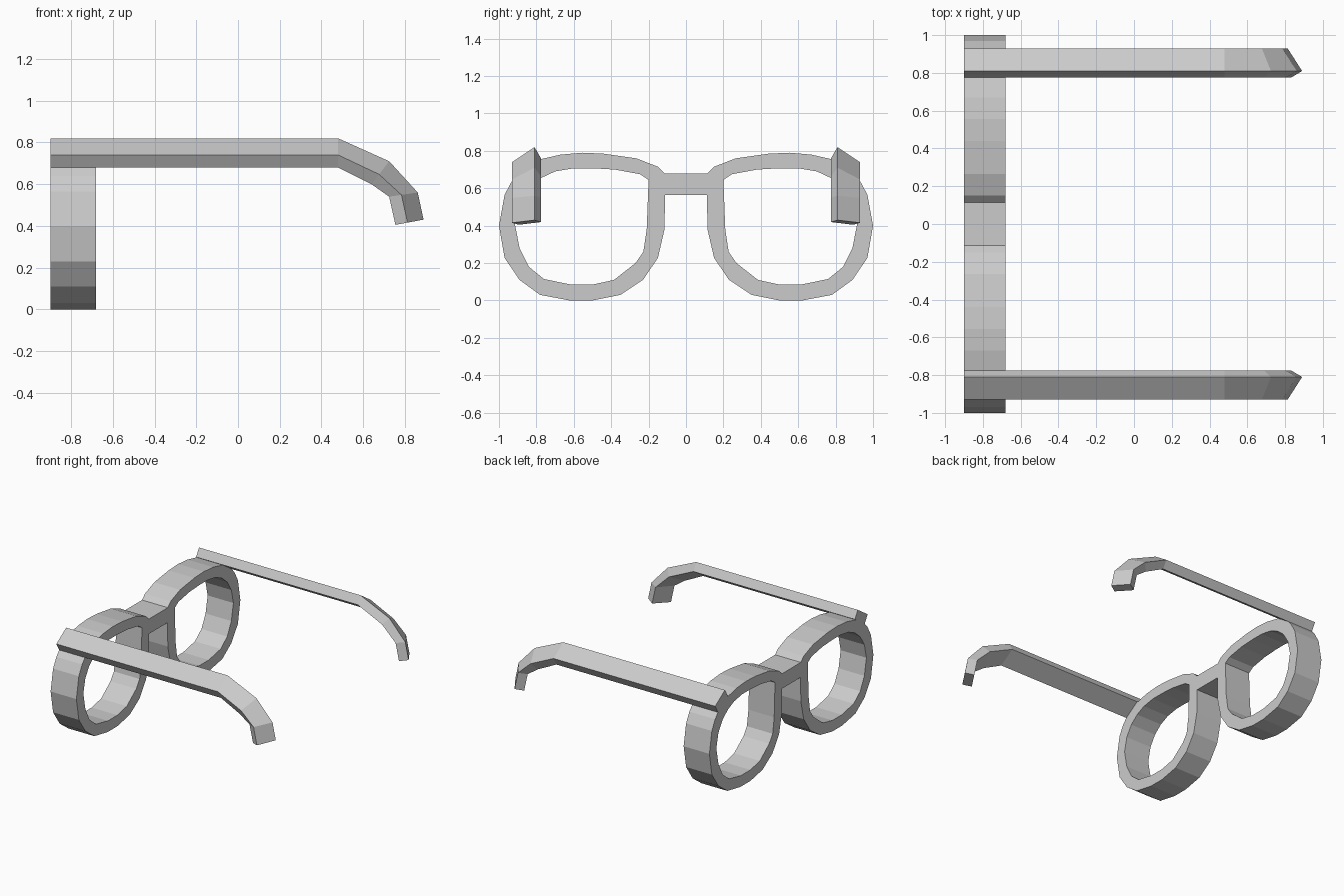
import bpy, bmesh
from mathutils import Matrix

if "Cube" in bpy.data.objects:
    bpy.data.objects.remove(bpy.data.objects["Cube"])

X0, X1 = -0.90, -0.68  # depth of the front frame

# Lens rim outlines in (y, z)
OUTER = [(.115, .68), (.15, .715), (.265, .76), (.44, .785), (.555, .79), (.67, .78), (.78, .755),
         (.87, .71), (.93, .64), (.97, .565), (1.0, .40), (.97, .228), (.89, .11), (.78, .03),
         (.62, 0), (.5, 0), (.35, .03), (.23, .11), (.15, .228), (.115, .38), (.112, .565)]
INNER = [(.20, .645), (.245, .675), (.38, .70), (.50, .707), (.60, .707), (.70, .69), (.775, .655),
         (.84, .60), (.89, .52), (.915, .41), (.89, .28), (.84, .18), (.76, .115), (.615, .085),
         (.5, .085), (.385, .11), (.27, .20), (.228, .26), (.21, .38)]

# Temple arm: upper and lower edge paths in (x, z), section as (y, blend upper->lower)
UPPER = [(-.9, .82), (.48, .82), (.725, .71), (.862, .56), (.89, .43)]
LOWER = [(-.9, .68), (.48, .68), (.64, .60), (.725, .54), (.755, .405)]
SECTION = [(.81, 0), (.93, .57), (.895, 1), (.775, .43)]


def plate(name, loops):
    """Filled outline with holes, extruded through the frame depth."""
    cu = bpy.data.curves.new(name, 'CURVE')
    cu.dimensions, cu.fill_mode, cu.extrude = '2D', 'BOTH', (X1 - X0) / 2
    for loop in loops:
        sp = cu.splines.new('POLY')
        sp.points.add(len(loop) - 1)
        for p, (y, z) in zip(sp.points, loop):
            p.co = (y, z, 0, 1)
        sp.use_cyclic_u = True
    ob = bpy.data.objects.new(name, cu)
    bpy.context.collection.objects.link(ob)
    # local x, y, z -> world y, z, x
    ob.matrix_world = Matrix(((0, 0, 1, (X0 + X1) / 2), (1, 0, 0, 0), (0, 1, 0, 0), (0, 0, 0, 1)))
    bpy.ops.object.select_all(action='DESELECT')
    ob.select_set(True)
    bpy.context.view_layer.objects.active = ob
    bpy.ops.object.convert(target='MESH')
    for f in bpy.context.object.data.polygons:
        f.use_smooth = False


def temple(name, side):
    """Slanted bar swept along the bent ear path."""
    bm = bmesh.new()
    rings = []
    for (ux, uz), (lx, lz) in zip(UPPER, LOWER):
        rings.append([bm.verts.new((ux + (lx - ux) * t, side * y, uz + (lz - uz) * t))
                      for y, t in SECTION])
    for a, b in zip(rings, rings[1:]):
        for i in range(4):
            j = (i + 1) % 4
            bm.faces.new((a[i], a[j], b[j], b[i]))
    bm.faces.new(rings[0])
    bm.faces.new(rings[-1])
    bmesh.ops.recalc_face_normals(bm, faces=bm.faces)
    me = bpy.data.meshes.new(name)
    bm.to_mesh(me)
    bm.free()
    bpy.context.collection.objects.link(bpy.data.objects.new(name, me))


# Rims and arms on both sides
for label, s in (("left", -1), ("right", 1)):
    plate(label + "_lens_rim", [[(s * y, z) for y, z in loop] for loop in (OUTER, INNER)])
    temple(label + "_temple_arm", s)

# Nose bridge
plate("nose_bridge", [[(-.115, .68), (.115, .68), (.112, .565), (-.112, .565)]])
